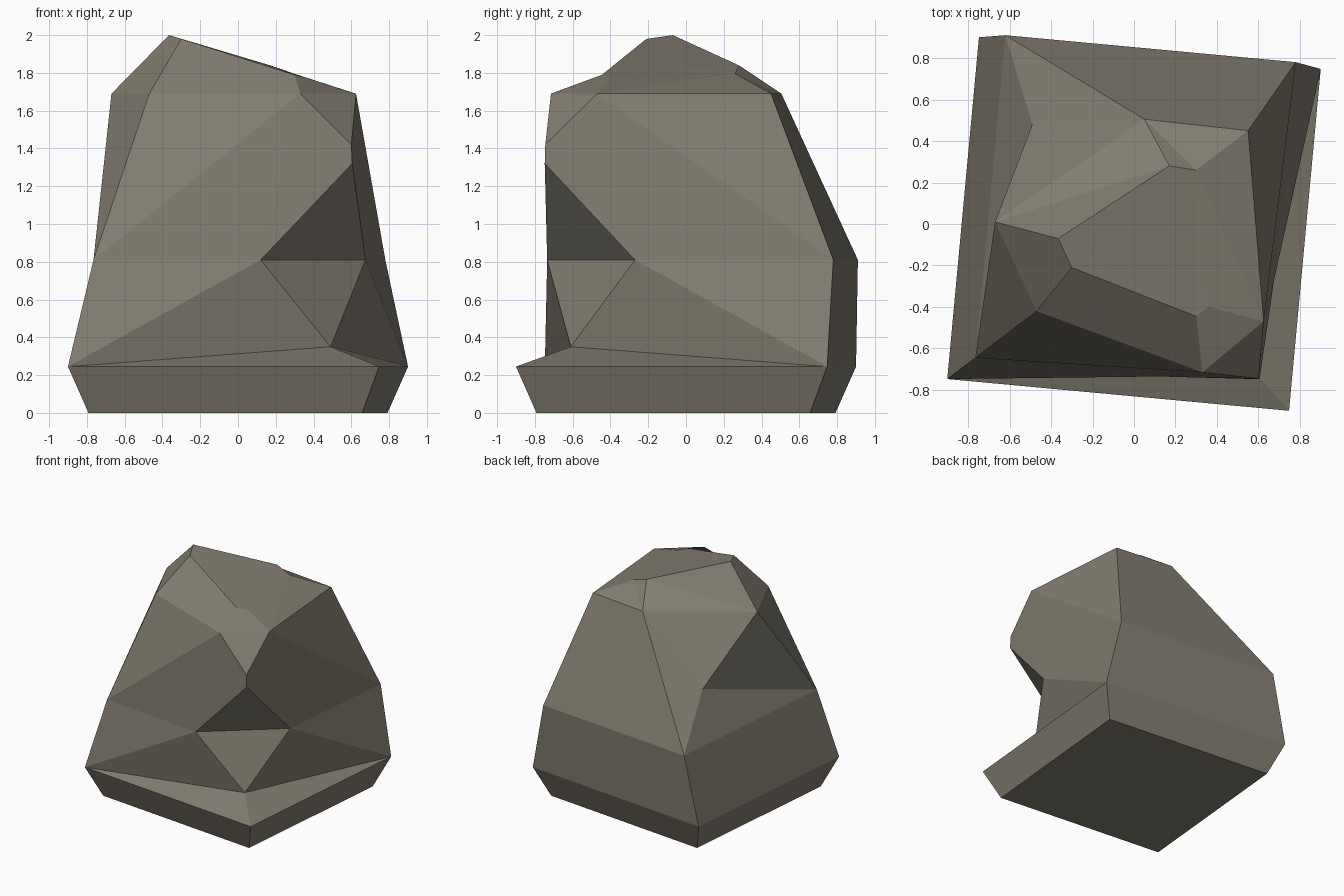
import bpy
import bmesh
import math

if "Cube" in bpy.data.objects:
    bpy.data.objects.remove(bpy.data.objects["Cube"])

mat = bpy.data.materials.new("warm grey stone")
mat.diffuse_color = (0.225, 0.205, 0.163, 1)
mat.use_nodes = True
mat.node_tree.nodes["Principled BSDF"].inputs["Base Color"].default_value = mat.diffuse_color

bm = bmesh.new()


def ring(radius, z):
    """Slightly turned square outline at one height, from front left round to back left."""
    angles = [math.radians(219.7 + 90 * i) for i in range(4)]
    return [bm.verts.new((radius * math.cos(a), radius * math.sin(a), z)) for a in angles]


# Foot: a flared slab under the boulder
foot = ring(1.029, 0.0)
rim = ring(1.17, 0.245)
bm.faces.new(foot[::-1])
for i in range(4):
    j = (i + 1) % 4
    bm.faces.new((foot[i], foot[j], rim[j], rim[i]))

# Corners of the facets, one letter each
v = dict(zip("abcd", rim))
corners = {
    # waist
    "e": (-0.765, -0.645, 0.81), "q": (0.12, -0.735, 0.81), "r": (0.675, -0.27, 0.81),
    "g": (0.78, 0.78, 0.81), "h": (-0.62, 0.91, 0.81),
    # chipped front right corner and dented back left corner
    "s": (0.49, -0.61, 0.35), "p": (0.605, -0.748, 1.32), "n": (0.6, -0.745, 1.42),
    "t": (-0.49, 0.48, 1.17),
    # shoulder
    "j": (-0.67, 0.01, 1.69), "l": (-0.47, -0.42, 1.69), "m": (0.33, -0.715, 1.69),
    "u": (0.625, -0.47, 1.69), "f": (0.55, 0.45, 1.69), "k": (0.05, 0.505, 1.69),
    # crown
    "A": (-0.365, -0.07, 2.0), "B": (-0.3, -0.21, 1.98), "C": (0.3, -0.445, 1.79),
    "D": (0.17, 0.28, 1.84), "E": (0.3, 0.26, 1.795), "H": (0.36, -0.4, 1.775),
}
for name, co in corners.items():
    v[name] = bm.verts.new(co)

facets = (
    "abs asq aqe bcs scr cgr cdhg daeh "     # lower sides
    "qsr qrp "                               # chip
    "lem eqm qpnm ufg ugr rpnu "             # upper front and right
    "kfgh kht jkt ejt elj eth "              # upper back and left
    "jAD jDk kDE kEf jlBA lmCB mnu muHC "    # crown slopes
    "ABC ACD CHE CED HuE ufE"                # sloping top
)
for names in facets.split():
    bm.faces.new([v[n] for n in names])

bmesh.ops.recalc_face_normals(bm, faces=bm.faces)
mesh = bpy.data.meshes.new("boulder")
bm.to_mesh(mesh)
bm.free()
mesh.materials.append(mat)
boulder = bpy.data.objects.new("boulder", mesh)
bpy.context.collection.objects.link(boulder)
